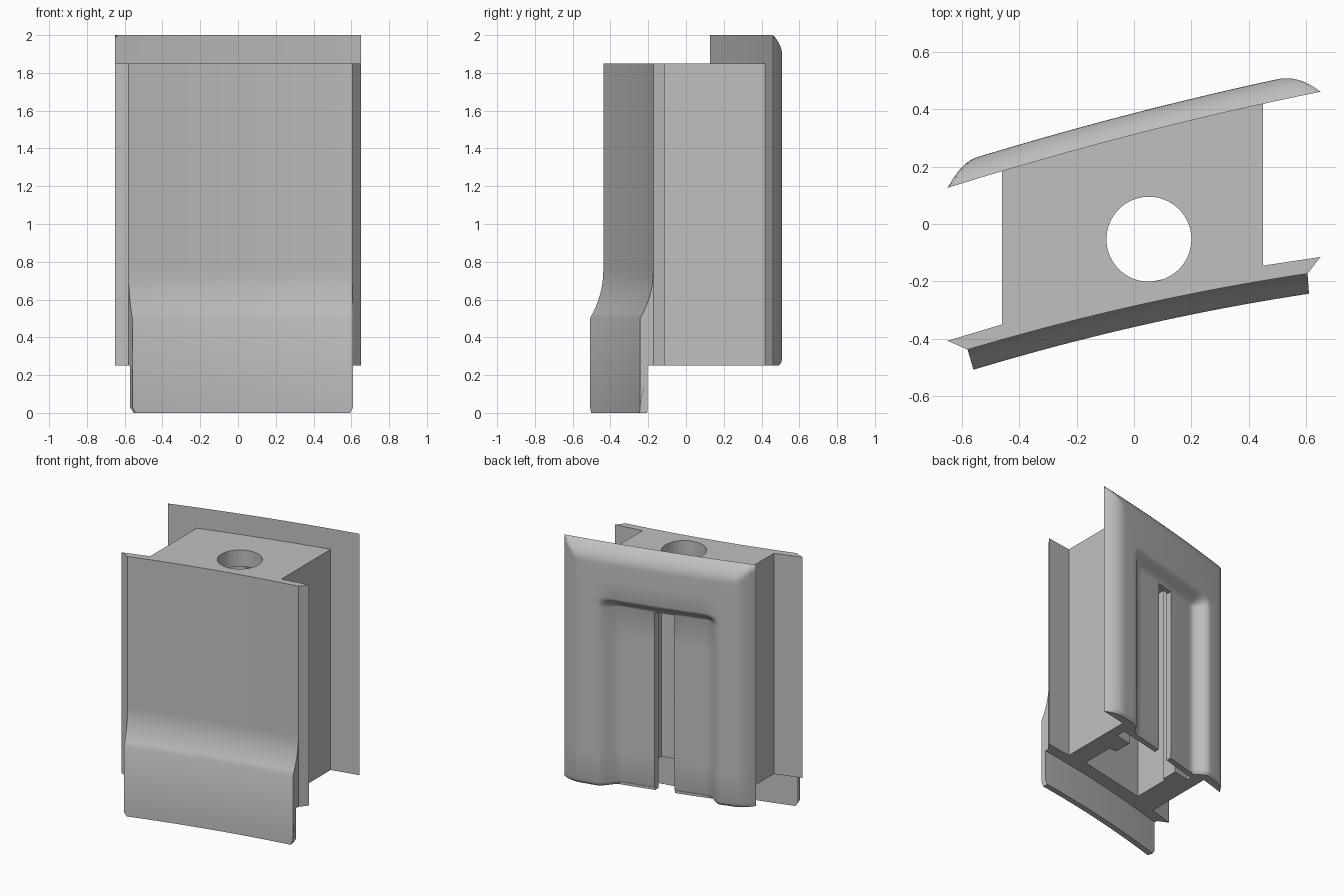
import bpy, bmesh, math

cube = bpy.data.objects.get("Cube")
if cube:
    bpy.data.objects.remove(cube)

grey = bpy.data.materials.new("plain grey")
grey.use_nodes = True
grey.diffuse_color = (0.53, 0.53, 0.53, 1)
grey.node_tree.nodes["Principled BSDF"].inputs["Base Color"].default_value = (0.53, 0.53, 0.53, 1)

MID = -0.03    # centre of the rear recess and slot
SLOT = 0.067   # half width of the slot


def finish(bm, name):
    bmesh.ops.recalc_face_normals(bm, faces=bm.faces)
    mesh = bpy.data.meshes.new(name)
    bm.to_mesh(mesh)
    bm.free()
    mesh.materials.append(grey)
    obj = bpy.data.objects.new(name, mesh)
    bpy.context.collection.objects.link(obj)
    return obj


def select(obj):
    bpy.ops.object.select_all(action='DESELECT')
    obj.select_set(True)
    bpy.context.view_layer.objects.active = obj


def smooth(obj):
    select(obj)
    bpy.ops.object.shade_smooth_by_angle(angle=math.radians(32))


def prism(name, outline, z0, z1):
    bm = bmesh.new()
    face = bm.faces.new([bm.verts.new((x, y, z0)) for x, y in outline])
    out = bmesh.ops.extrude_face_region(bm, geom=[face], use_keep_orig=True)
    for v in out["geom"]:
        if isinstance(v, bmesh.types.BMVert):
            v.co.z = z1
    return finish(bm, name)


def cut(obj, cutter):
    cutter.hide_render = True
    select(obj)
    mod = obj.modifiers.new("cut", 'BOOLEAN')
    mod.operation = 'DIFFERENCE'
    mod.solver = 'EXACT'
    mod.object = cutter
    bpy.ops.object.modifier_apply(modifier=mod.name)
    bpy.data.objects.remove(cutter)


def plate_y(x):
    """Inner face of the slanted, slightly bowed back plate."""
    return 0.2935 + 0.2577 * x + 0.018 * (1 - (x / 0.65) ** 2)


def front_point(s, d):
    """Point on the bowed front, s from -1 to 1, pushed outward by d."""
    x = 0.0125 + 0.5925 * s
    y = -0.3055 + 0.1325 * s + 0.022 * (1 - s * s)
    return x + d * (0.18 - 0.11 * s), y - d


def rear(x, off):
    return x, plate_y(x) + off


def groove(x):
    return x, 0.19 + 0.2 * x


# Body: block with bowed front and side flanges
steps = [i / 16 - 1 for i in range(33)]
outline = [front_point(s, 0) for s in steps]
outline += [(0.65, -0.115), (0.45, -0.145), rear(0.45, 0.01),
            rear(-0.46, 0.01), (-0.46, -0.35), (-0.65, -0.407)]
body = prism("body", outline, 0.25, 1.85)

# Shallow rear recess that takes the sunken panel
side = 0.36
recess = [rear(MID + side * i / 8, -0.02) for i in range(-8, 9)]
recess += [rear(MID + side, 0.1), rear(MID - side, 0.1)]
cut(body, prism("recess_cutter", recess, 0.1, 1.6))

# Hollow, open below and through the rear slot
r, l = MID + SLOT, MID - SLOT
hollow = [(-0.26, -0.27), (0.30, -0.15), (0.30, 0.10), (0.24, 0.10), groove(0.24), groove(0.37),
          rear(0.37, -0.06), rear(r, -0.06), rear(r, 0.1),
          rear(l, 0.1), rear(l, -0.06), rear(-0.37, -0.06),
          groove(-0.37), groove(-0.24), (-0.24, 0.02), (-0.26, 0.02)]
cut(body, prism("hollow_cutter", hollow, 0.05, 1.73))

# Round hole in the top
ring = [(0.052 + 0.148 * math.cos(math.tau * i / 64), -0.053 + 0.148 * math.sin(math.tau * i / 64))
        for i in range(64)]
cut(body, prism("hole_cutter", ring, 1.6, 2.0))
smooth(body)

# Front lip: profile of (outward offset, height, width factor) swept along the front
profile = [(0.03, 0, 0.97), (0.07, 0, 0.97), (0.07, 0.03, 1)]
profile += [(0.07 * (1 - t / 8) ** 2, 0.5 + 0.25 * t / 8, 1) for t in range(9)]
profile += [(-0.015, 0.75, 1), (-0.015, 0.252, 1), (0.03, 0.252, 1), (0.03, 0.03, 1)]
bm = bmesh.new()
rows = []
for s in steps:
    rows.append([bm.verts.new((*front_point(s * k, d), z)) for d, z, k in profile])
for a, b in zip(rows, rows[1:]):
    for i in range(len(profile)):
        j = (i + 1) % len(profile)
        bm.faces.new((a[i], a[j], b[j], b[i]))
bm.faces.new(rows[0])
bm.faces.new(rows[-1])
smooth(finish(bm, "front_lip"))


# Back plate: padded upside-down U around a sunken slotted panel
def swell(dist, radius):
    t = min(max(dist / radius, 0), 1)
    return t * (2 - t)


def ease(t):
    t = min(max(t, 0), 1)
    return t * t * (3 - 2 * t)


def sunken(x, z):
    return ease((0.42 - abs(x - MID)) / 0.13) * ease((1.63 - z) / 0.09)


def thickness(x, z):
    edge = min(swell(0.65 + x, 0.10), swell(0.65 - x, 0.15), swell(2 - z, 0.13))
    t = 0.075 * edge - 0.09 * sunken(x, z)
    return t - 0.02 * edge * (1 - swell(z - 0.25, 0.03))


half = [SLOT, 0.12, 0.2, 0.26] + [0.29 + 0.13 * i / 8 for i in range(9)]
xs = [-0.65 + 0.02 * i for i in range(8)] + [MID - h for h in reversed(half)]
xs += [MID + h for h in half] + [0.42, 0.46] + [0.5 + 0.15 * i / 8 for i in range(9)]
zs = [0.25, 0.255, 0.265, 0.28] + [0.28 + 1.26 * i / 6 for i in range(1, 7)]
zs += [1.54 + 0.09 * i / 8 for i in range(1, 9)] + [1.75]
zs += [1.87 + 0.13 * i / 8 for i in range(9)]
bm = bmesh.new()
grid = [[bm.verts.new((x, plate_y(x) + thickness(x, z), z)) for x in xs] for z in zs]
for row, z in enumerate(zs[:-1]):
    for c in range(len(xs) - 1):
        mid = (xs[c] + xs[c + 1]) / 2
        if abs(mid - MID) < 0.03 and z < 1.53:
            continue  # slot
        bm.faces.new((grid[row][c], grid[row][c + 1], grid[row + 1][c + 1], grid[row + 1][c]))
bmesh.ops.delete(bm, geom=[v for v in bm.verts if not v.link_faces], context='VERTS')
out = bmesh.ops.extrude_face_region(bm, geom=bm.faces[:], use_keep_orig=True)
for v in out["geom"]:
    if isinstance(v, bmesh.types.BMVert):
        v.co.y = plate_y(v.co.x) - 0.05 * sunken(v.co.x, v.co.z)
bmesh.ops.remove_doubles(bm, verts=bm.verts, dist=0.0005)
smooth(finish(bm, "back_plate"))
